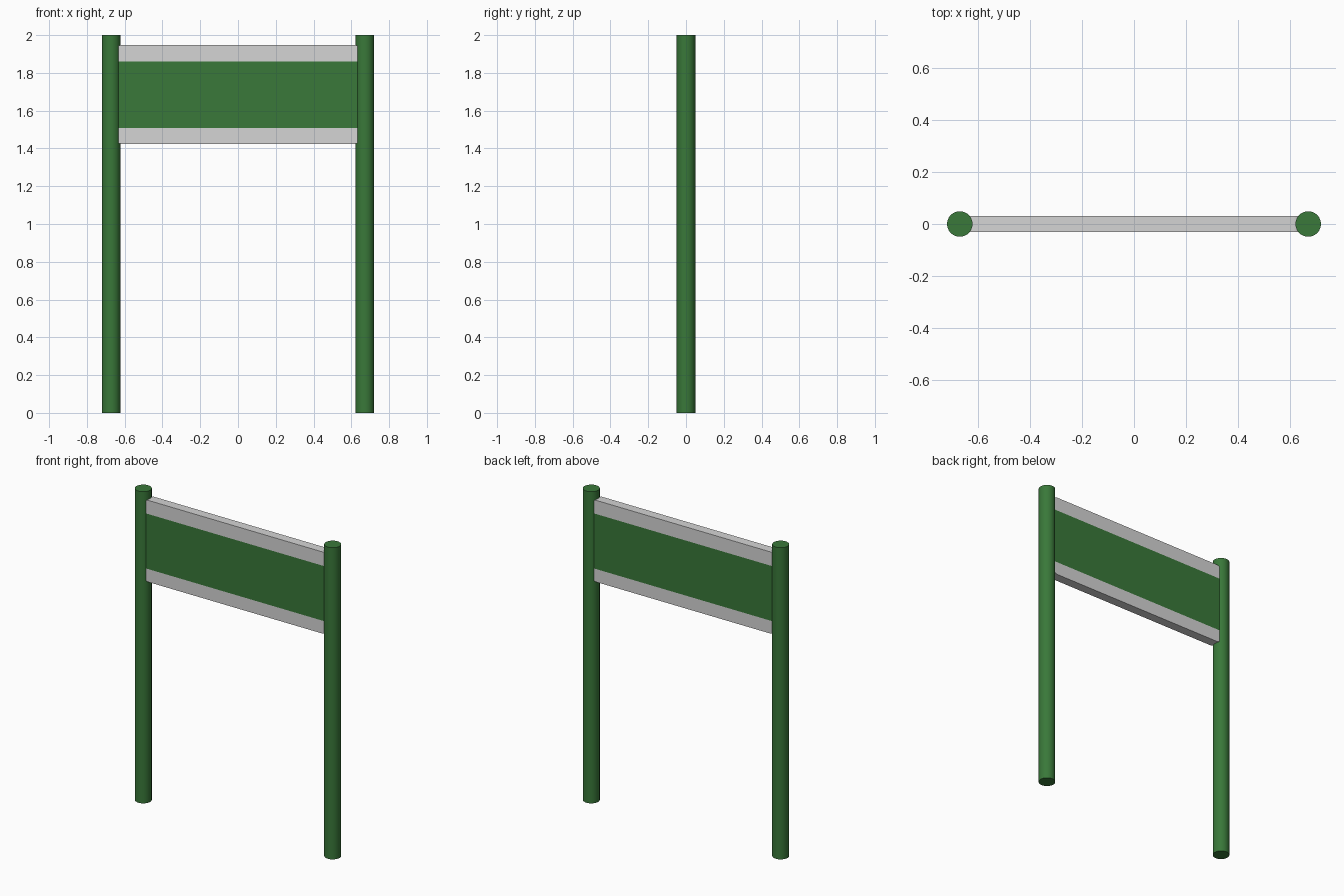
import bpy, bmesh, math

if "Cube" in bpy.data.objects:
    bpy.data.objects.remove(bpy.data.objects["Cube"])

def material(name, color):
    m = bpy.data.materials.new(name)
    m.diffuse_color = (*color, 1.0)
    m.use_nodes = True
    m.node_tree.nodes["Principled BSDF"].inputs["Base Color"].default_value = m.diffuse_color
    return m

green = material("dark green", (0.041, 0.188, 0.041))
grey = material("light grey", (0.66, 0.66, 0.66))

# Posts: two smooth round poles
def post(name, x):
    bpy.ops.mesh.primitive_cylinder_add(vertices=48, radius=0.049, depth=2.0, location=(x, 0, 1.0))
    ob = bpy.context.object
    ob.name = name
    ob.data.materials.append(green)
    bpy.ops.object.shade_smooth_by_angle(angle=math.radians(40))

post("left_post", -0.672)
post("right_post", 0.672)

# Sign panel: rounded rectangle, its ends sunk into the posts
HALF_W, Z0, Z1, HALF_T, R, STEPS = 0.646, 1.424, 1.948, 0.03, 0.03, 6
BAND0, BAND1 = 1.507, 1.86

outline = []
corners = [(HALF_W - R, Z1 - R), (R - HALF_W, Z1 - R), (R - HALF_W, Z0 + R), (HALF_W - R, Z0 + R)]
for i, (cx, cz) in enumerate(corners):
    for s in range(STEPS + 1):
        a = math.pi / 2 * (i + s / STEPS)
        outline.append((cx + R * math.cos(a), cz + R * math.sin(a)))

bm = bmesh.new()
face = bm.faces.new([bm.verts.new((x, -HALF_T, z)) for x, z in outline])
ext = bmesh.ops.extrude_face_region(bm, geom=[face], use_keep_orig=True)
bmesh.ops.translate(bm, vec=(0, 2 * HALF_T, 0),
                    verts=[v for v in ext["geom"] if isinstance(v, bmesh.types.BMVert)])

# Cut the green band into the panel
for z in (BAND0, BAND1):
    bmesh.ops.bisect_plane(bm, geom=bm.verts[:] + bm.edges[:] + bm.faces[:],
                           plane_co=(0, 0, z), plane_no=(0, 0, 1))
bmesh.ops.recalc_face_normals(bm, faces=bm.faces[:])
for f in bm.faces:
    f.material_index = int(BAND0 < f.calc_center_median().z < BAND1)

mesh = bpy.data.meshes.new("sign_panel")
bm.to_mesh(mesh)
bm.free()
panel = bpy.data.objects.new("sign_panel", mesh)
bpy.context.collection.objects.link(panel)
mesh.materials.append(grey)
mesh.materials.append(green)
bpy.ops.object.select_all(action='DESELECT')
panel.select_set(True)
bpy.context.view_layer.objects.active = panel
bpy.ops.object.shade_smooth_by_angle(angle=math.radians(30))
